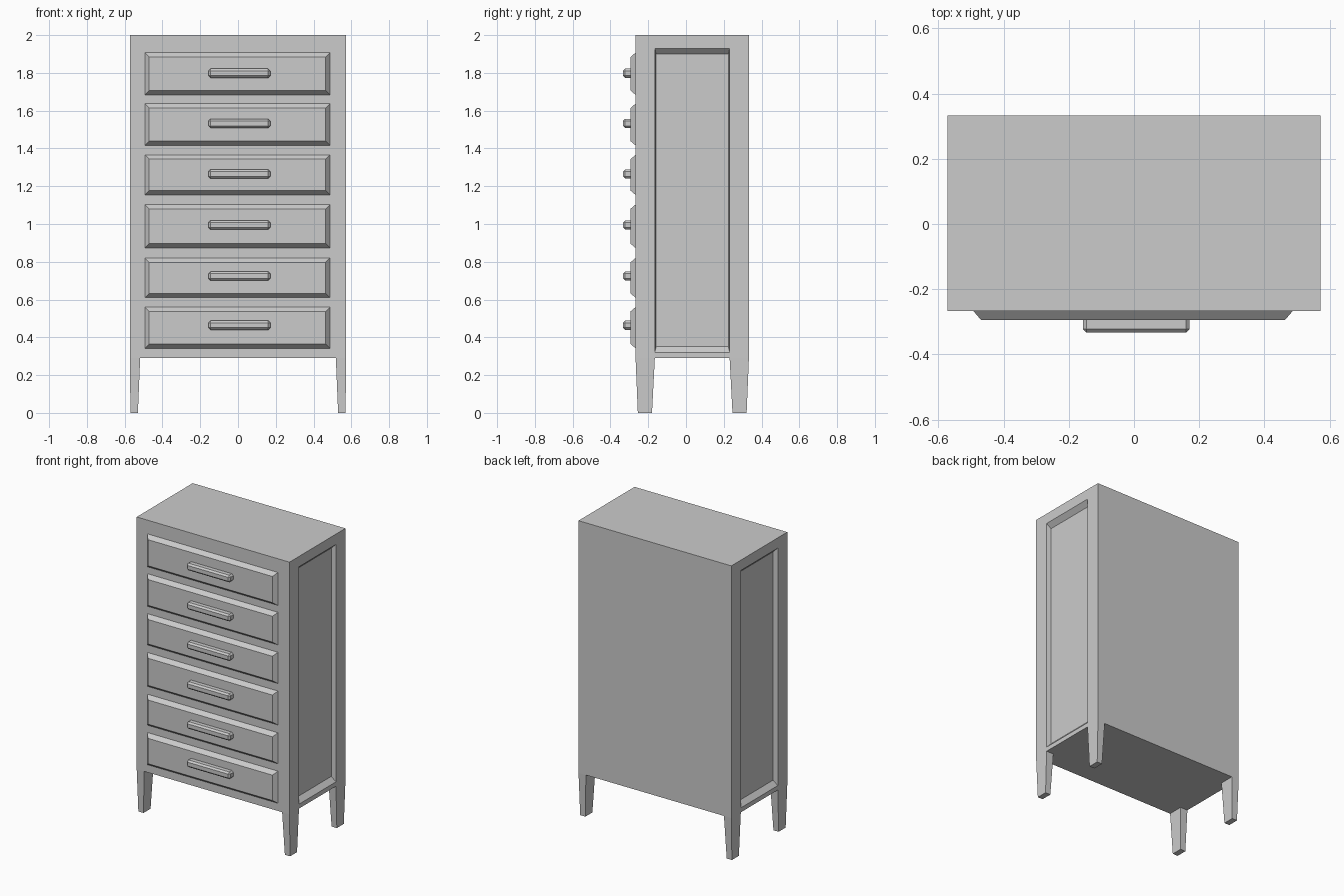
import bpy, bmesh

if "Cube" in bpy.data.objects:
    bpy.data.objects.remove(bpy.data.objects["Cube"])


def finish(name, bm):
    bmesh.ops.recalc_face_normals(bm, faces=bm.faces)
    mesh = bpy.data.meshes.new(name)
    bm.to_mesh(mesh)
    bm.free()
    obj = bpy.data.objects.new(name, mesh)
    bpy.context.collection.objects.link(obj)
    return obj


def rect(axis, at, a0, a1, b0, b1):
    """Rectangle perpendicular to an axis; a and b are the other two axes in order."""
    pts = []
    for a, b in ((a0, b0), (a1, b0), (a1, b1), (a0, b1)):
        p = [a, b]
        p.insert(axis, at)
        pts.append(p)
    return pts


def loft(rings):
    """Bridge successive rectangles and cap both ends."""
    bm = bmesh.new()
    loops = [[bm.verts.new(p) for p in r] for r in rings]
    for l0, l1 in zip(loops, loops[1:]):
        for i in range(4):
            j = (i + 1) % 4
            bm.faces.new((l0[i], l0[j], l1[j], l1[i]))
    bm.faces.new(loops[0])
    bm.faces.new(loops[-1])
    return bm


HALF_W, FRONT, BACK, BASE, TOP = 0.573, -0.267, 0.333, 0.29, 2.0

# Cabinet with a recessed panel in each side
outer = (FRONT, BACK, BASE, TOP)
opening = (-0.165, 0.231, 0.32, 1.93)
panel = (-0.158, 0.224, 0.352, 1.90)
depth = 0.03
finish("cabinet", loft([
    rect(0, -HALF_W + depth, *panel),
    rect(0, -HALF_W, *opening),
    rect(0, -HALF_W, *outer),
    rect(0, HALF_W, *outer),
    rect(0, HALF_W, *opening),
    rect(0, HALF_W - depth, *panel),
]))

# Tapered legs
for side, s in (("left", -1), ("right", 1)):
    for place, foot, top in (("front", (-0.255, -0.18), (FRONT, -0.165)),
                             ("back", (0.246, 0.321), (0.231, BACK))):
        finish(f"{place}_{side}_leg", loft([
            rect(2, 0, s * 0.53, s * 0.569, *foot),
            rect(2, BASE, s * 0.518, s * HALF_W, *top),
        ]))

# Drawer fronts (bottom, top, handle height), chamfered all round, with handles
drawers = [(0.342, 0.56, 0.464), (0.61, 0.82, 0.724), (0.873, 1.103, 0.995),
           (1.154, 1.366, 1.265), (1.416, 1.637, 1.533), (1.684, 1.907, 1.798)]
FACE, c = -0.294, 0.023
for n, (z0, z1, hz) in enumerate(drawers, 1):
    finish(f"drawer_front_{n}", loft([
        rect(1, FRONT, -0.493, 0.487, z0, z1),
        rect(1, FACE, -0.493 + c, 0.487 - c, z0 + c, z1 - c),
    ]))
    bm = loft([
        rect(1, FACE, -0.157, 0.171, hz - 0.024, hz + 0.024),
        rect(1, -BACK, -0.157, 0.171, hz - 0.024, hz + 0.024),
    ])
    edges = [e for e in bm.edges if any(v.co.y < FACE - 0.01 for v in e.verts)]
    bmesh.ops.bevel(bm, geom=edges, offset=0.011, offset_type='OFFSET',
                    segments=1, affect='EDGES')
    finish(f"drawer_handle_{n}", bm)
